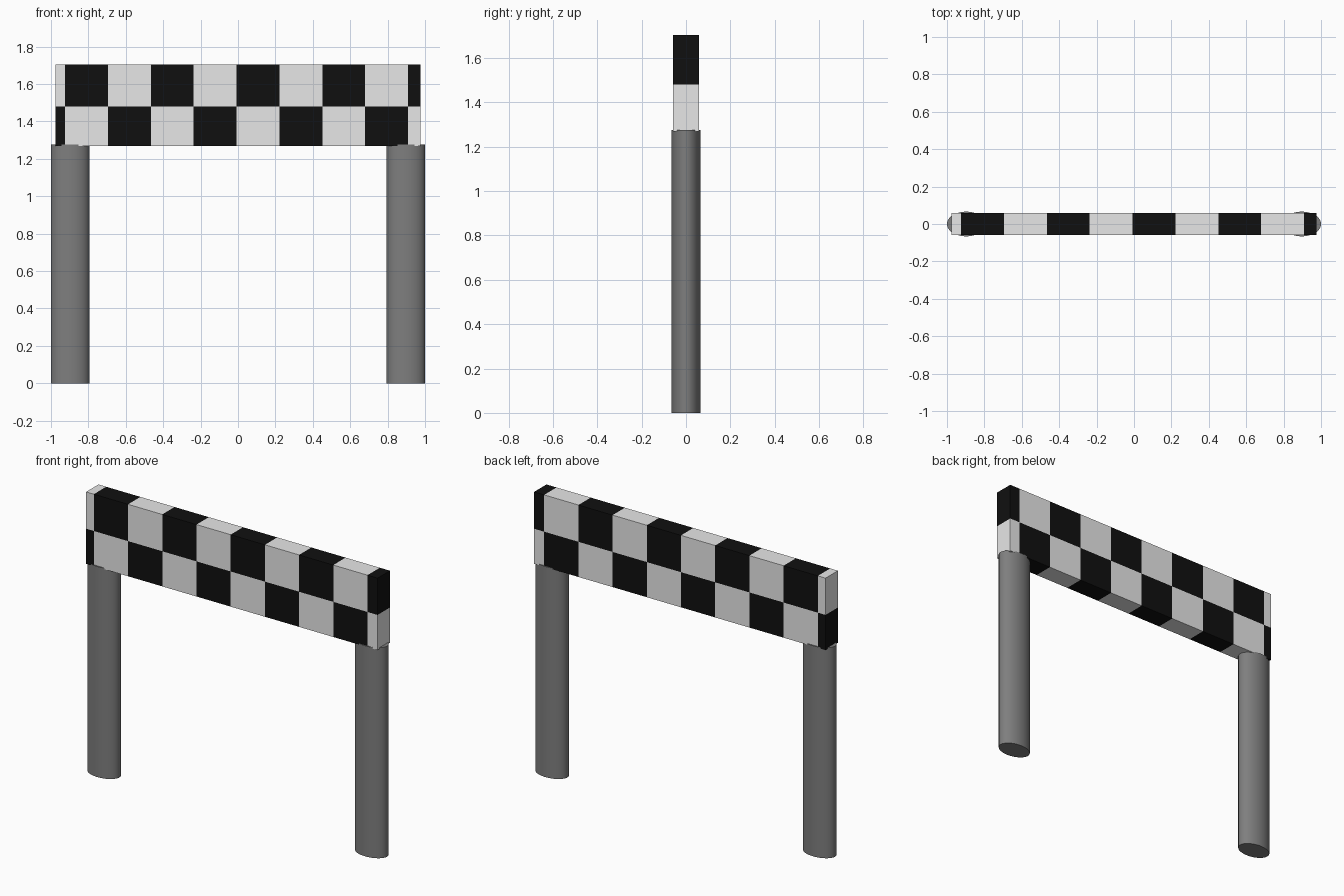
import bpy, bmesh
from mathutils import Matrix, Vector

if "Cube" in bpy.data.objects:
    bpy.data.objects.remove(bpy.data.objects["Cube"])


def material(name, rgb):
    m = bpy.data.materials.new(name)
    m.diffuse_color = (*rgb, 1)
    m.use_nodes = True
    m.node_tree.nodes["Principled BSDF"].inputs["Base Color"].default_value = m.diffuse_color
    return m


white = material("white", (0.8, 0.8, 0.8))
black = material("black", (0.005, 0.005, 0.005))
grey = material("post grey", (0.21, 0.21, 0.21))


def make_object(name, bm, mats):
    me = bpy.data.meshes.new(name)
    bm.to_mesh(me)
    bm.free()
    for m in mats:
        me.materials.append(m)
    ob = bpy.data.objects.new(name, me)
    bpy.context.collection.objects.link(ob)
    return ob


# Banner: a box cut into two rows of checks, with the checks wrapping all sides
HALF_X, HALF_Y, Z0, Z1, ROW = 0.977, 0.059, 1.268, 1.704, 1.481
FIRST, STEP = -0.925, 0.2293
bm = bmesh.new()
bmesh.ops.create_cube(bm, size=1, matrix=Matrix.Translation((0, 0, (Z0 + Z1) / 2))
                      @ Matrix.Diagonal((2 * HALF_X, 2 * HALF_Y, Z1 - Z0, 1)))


def cut(point, normal):
    bmesh.ops.bisect_plane(bm, geom=bm.verts[:] + bm.edges[:] + bm.faces[:],
                           plane_co=Vector(point), plane_no=Vector(normal))


for k in range(9):
    cut((FIRST + k * STEP, 0, 0), (1, 0, 0))
cut((0, 0, ROW), (0, 0, 1))
for f in bm.faces:
    c = f.calc_center_median()
    column = int((c.x - FIRST + STEP) // STEP)
    f.material_index = (column + (c.z < ROW)) % 2
make_object("checkered_banner", bm, [white, black])

# Posts: smooth oval columns that just overlap the banner's lower edge
HEIGHT = 1.276
for name, x in (("left_post", -0.8975), ("right_post", 0.8975)):
    bm = bmesh.new()
    bmesh.ops.create_cone(bm, cap_ends=True, segments=48, radius1=1, radius2=1, depth=1,
                          matrix=Matrix.Translation((x, 0, HEIGHT / 2))
                          @ Matrix.Diagonal((0.1025, 0.066, HEIGHT, 1)))
    for f in bm.faces:
        f.smooth = len(f.verts) == 4
    for e in bm.edges:
        e.smooth = all(len(f.verts) == 4 for f in e.link_faces)
    make_object(name, bm, [grey])
